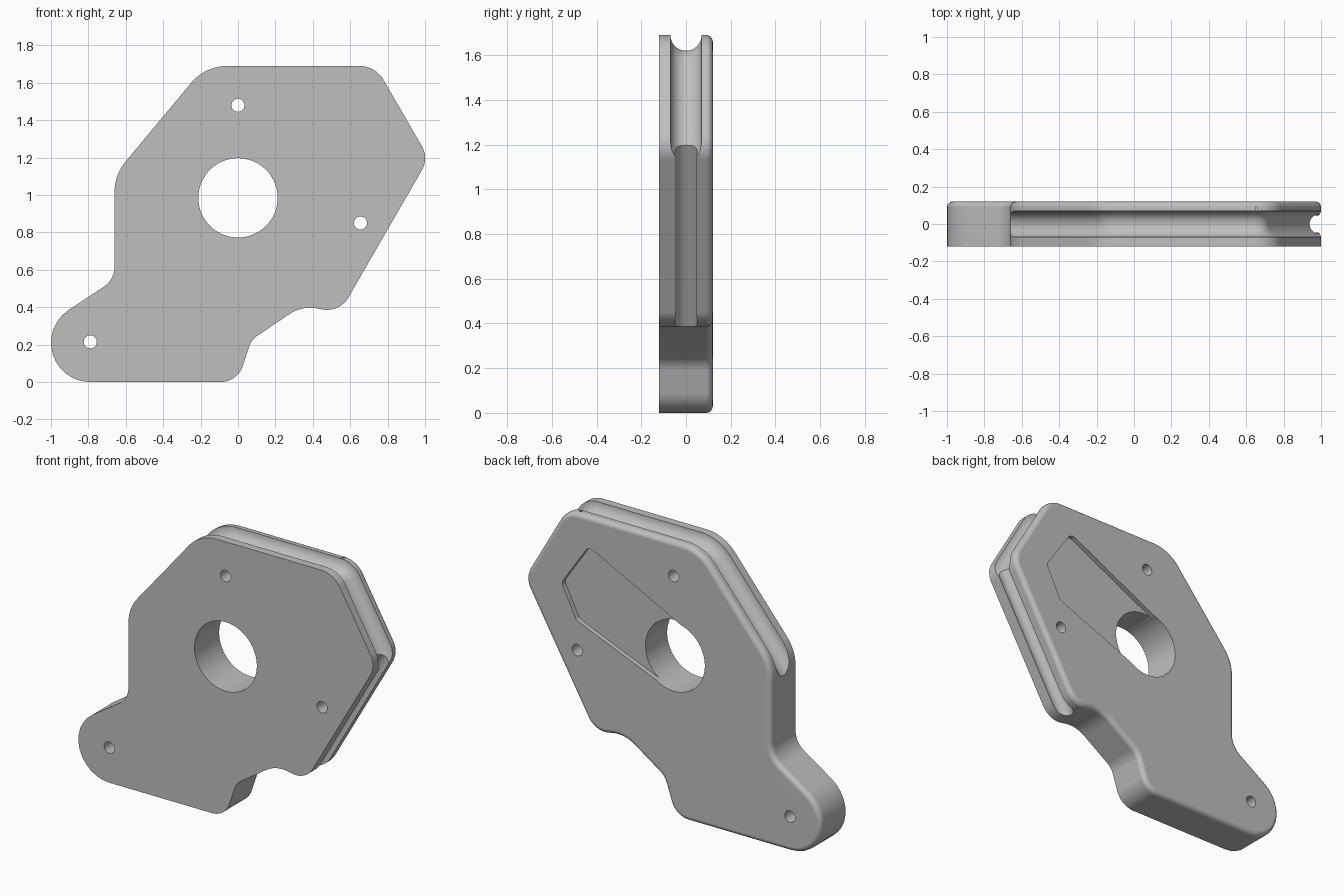
import bpy, bmesh, math
from mathutils import Vector, Matrix

cube = bpy.data.objects.get("Cube")
if cube:
    bpy.data.objects.remove(cube, do_unlink=True)

HALF = 0.12                # half thickness of the plate
BORE = Vector((0, 0.985))  # centre of the large bore


def rounded(corners, steps=12, closed=True):
    """Turn (x, z, radius) corners into a filleted outline."""
    out, n = [], len(corners)
    for i, (x, z, r) in enumerate(corners):
        p = Vector((x, z))
        if r == 0 or (not closed and i in (0, n - 1)):
            out.append(p)
            continue
        a = (Vector(corners[i - 1][:2]) - p).normalized()
        b = (Vector(corners[(i + 1) % n][:2]) - p).normalized()
        half = a.angle(b) / 2
        centre = p + (a + b).normalized() * (r / math.sin(half))
        u = p + a * (r / math.tan(half)) - centre
        w = p + b * (r / math.tan(half)) - centre
        turn = math.copysign(u.angle(w), u.x * w.y - u.y * w.x)
        for k in range(steps + 1):
            c, s = math.cos(turn * k / steps), math.sin(turn * k / steps)
            out.append(centre + Vector((u.x * c - u.y * s, u.x * s + u.y * c)))
    return out


def finish(bm, name):
    bmesh.ops.recalc_face_normals(bm, faces=bm.faces)
    mesh = bpy.data.meshes.new(name)
    bm.to_mesh(mesh)
    bm.free()
    ob = bpy.data.objects.new(name, mesh)
    bpy.context.collection.objects.link(ob)
    return ob


def skin(name, rings, round_back=0):
    """Join matching rings of points and close both ends."""
    bm = bmesh.new()
    rows = [[bm.verts.new(p) for p in ring] for ring in rings]
    n = len(rows[0])
    for lo, hi in zip(rows, rows[1:]):
        for i in range(n):
            bm.faces.new((lo[i], lo[(i + 1) % n], hi[(i + 1) % n], hi[i]))
    bm.faces.new(rows[0])
    back = bm.faces.new(rows[-1])
    if round_back:
        bmesh.ops.recalc_face_normals(bm, faces=bm.faces)
        bmesh.ops.bevel(bm, geom=list(back.edges), offset=round_back, segments=5,
                        profile=0.5, affect='EDGES', clamp_overlap=False)
    return finish(bm, name)


def prism(name, pts, y0, y1, round_back=0):
    return skin(name, [[(p.x, y, p.y) for p in pts] for y in (y0, y1)], round_back)


def disc(name, centre, r, sides):
    pts = [centre + Vector((math.cos(a), math.sin(a))) * r
           for a in (math.tau * i / sides for i in range(sides))]
    return prism(name, pts, -0.3, 0.3)


def tube(name, path, r, sides=40):
    """Round bar along a path lying in the plate's middle plane."""
    rings = []
    for i, p in enumerate(path):
        d = (path[min(i + 1, len(path) - 1)] - path[max(i - 1, 0)]).normalized()
        ring = []
        for k in range(sides):
            a = math.tau * (k + 0.5) / sides
            q = p + Vector((-d.y, d.x)) * r * math.cos(a)
            ring.append((q.x, r * math.sin(a), q.y))
        rings.append(ring)
    return skin(name, rings)


# Plate outline, clockwise from the upper left corner
TOP_LEFT, TOP_RIGHT = (-0.175, 1.69, 0.25), (0.735, 1.69, 0.15)
TIP = (1.02, 1.197, 0.127)
outline = [
    TOP_LEFT, TOP_RIGHT, TIP,
    (0.543, 0.37, 0.13), (0.344, 0.41, 0.2), (0.072, 0.226, 0.11),
    (-0.003, 0, 0.125), (-1.491, 0, 0.21), (-0.66, 0.547, 0.133),
    (-0.66, 1.108, 0.25),
]
plate = prism("bracket_plate", rounded(outline), -HALF, HALF, 0.03)

# Cutters: wide rim groove, narrow rim groove, bore, pin holes, back recess
upper = rounded([(-0.78, 0.964, 0), TOP_LEFT, TOP_RIGHT, (1.08, 1.093, 0)], closed=False)
cutters = [
    tube("upper_groove_cutter", upper, 0.07),
    tube("lower_groove_cutter", [Vector((1.062, 1.311)), Vector((0.436, 0.224))], 0.05),
    disc("bore_cutter", BORE, 0.212, 72),
]
for spot in ((0, 1.48), (0.655, 0.85), (-0.79, 0.215)):
    cutters.append(disc("pin_hole_cutter", Vector(spot), 0.035, 32))
side = Vector((-0.423, 0.906)) * 0.207
recess = [(*(BORE + side), 0), (0.578, 1.506, 0.04), (0.762, 1.237, 0.04),
          (0.66, 1.032, 0.04), (*(BORE - side), 0)]
cutters.append(prism("recess_cutter", rounded(recess, 6), HALF - 0.03, 0.3))

bpy.ops.object.select_all(action='DESELECT')
plate.select_set(True)
bpy.context.view_layer.objects.active = plate
for cutter in cutters:
    cutter.hide_render = True
    mod = plate.modifiers.new("cut", 'BOOLEAN')
    mod.operation, mod.solver, mod.object = 'DIFFERENCE', 'EXACT', cutter
    bpy.ops.object.modifier_apply(modifier=mod.name)
    bpy.data.objects.remove(cutter, do_unlink=True)

# Plain grey finish
grey = bpy.data.materials.new("plain_grey")
grey.use_nodes = True
colour = (0.52, 0.52, 0.52, 1)
grey.diffuse_color = colour
grey.node_tree.nodes["Principled BSDF"].inputs["Base Color"].default_value = colour
plate.data.materials.clear()
plate.data.materials.append(grey)

bpy.ops.object.shade_smooth_by_angle(angle=math.radians(30))
normals = plate.modifiers.new("even_normals", 'WEIGHTED_NORMAL')
normals.keep_sharp = True
